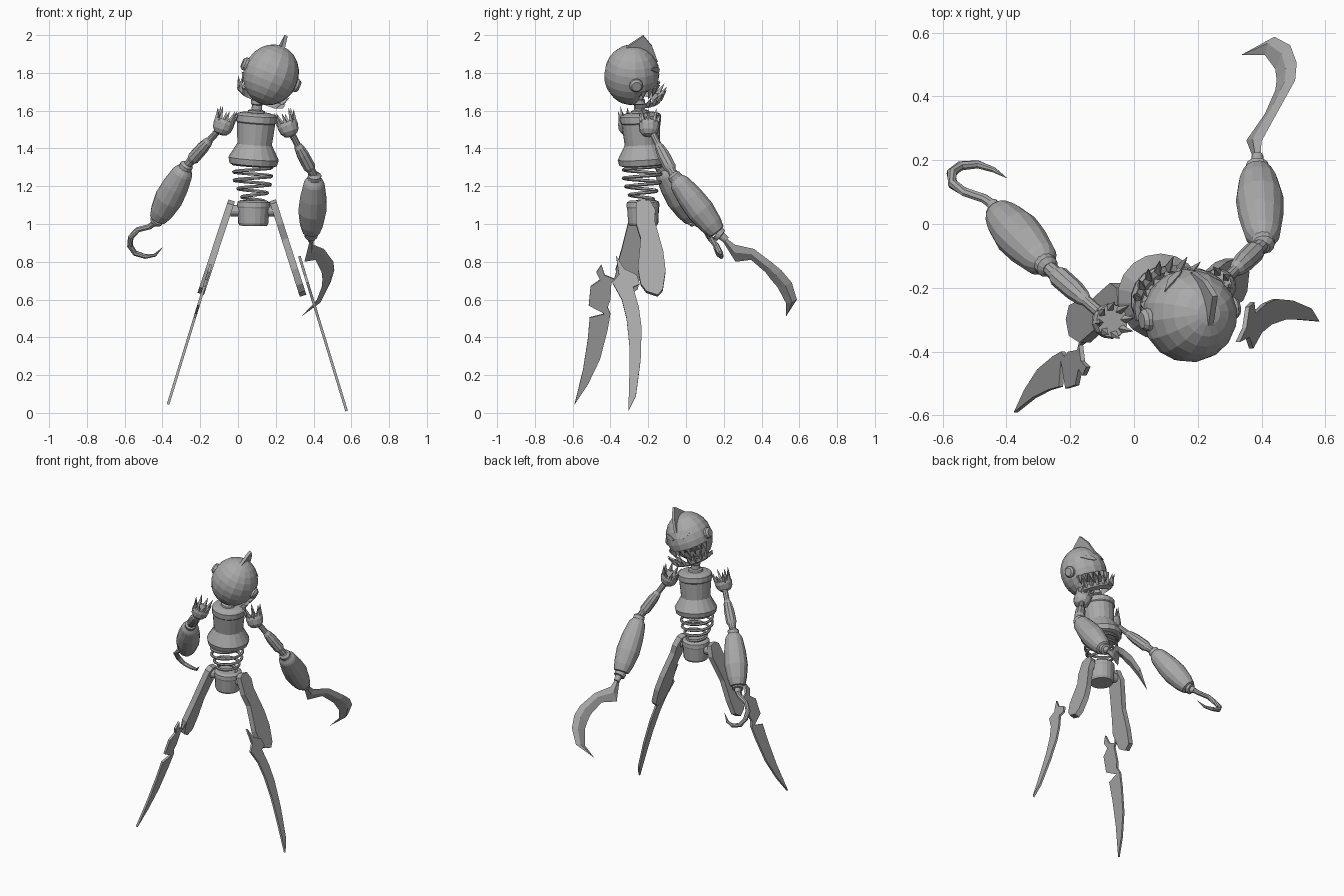
import bpy, bmesh, math
from mathutils import Vector, Matrix

cube = bpy.data.objects.get("Cube")
if cube:
    bpy.data.objects.remove(cube, do_unlink=True)

GREY = bpy.data.materials.new("plain grey")
GREY.use_nodes = True
GREY.diffuse_color = (0.4, 0.4, 0.4, 1)
GREY.node_tree.nodes["Principled BSDF"].inputs["Base Color"].default_value = (0.4, 0.4, 0.4, 1)


def finish(name, bm, matrix=Matrix()):
    bmesh.ops.recalc_face_normals(bm, faces=bm.faces)
    mesh = bpy.data.meshes.new(name)
    bm.to_mesh(mesh)
    bm.free()
    mesh.transform(matrix)
    mesh.materials.append(GREY)
    obj = bpy.data.objects.new(name, mesh)
    bpy.context.collection.objects.link(obj)
    return obj


def skin(name, rings, matrix=Matrix()):
    """Join closed rings of points into a capped tube."""
    bm = bmesh.new()
    loops = [[bm.verts.new(p) for p in ring] for ring in rings]
    n = len(loops[0])
    for a, b in zip(loops, loops[1:]):
        for i in range(n):
            j = (i + 1) % n
            bm.faces.new((a[i], a[j], b[j], b[i]))
    bm.faces.new(loops[0])
    bm.faces.new(loops[-1])
    return finish(name, bm, matrix)


def lathe(name, start, end, profile, sides=14, matrix=Matrix()):
    """Turn (fraction along axis, radius) pairs around start-end."""
    start, end = Vector(start), Vector(end)
    rot = (end - start).to_track_quat('Z', 'Y')
    rings = []
    for t, r in profile:
        c = start.lerp(end, t)
        rings.append([c + rot @ Vector((r * math.cos(a), r * math.sin(a), 0))
                      for a in (math.tau * i / sides for i in range(sides))])
    return skin(name, rings, matrix)


def spike(name, base, tip, radius, matrix=Matrix()):
    return lathe(name, base, tip, [(0, radius), (1, 0.0008)], 4, matrix)


def tube(name, points, radii, sides=8):
    pts = [Vector(p) for p in points]
    rings = []
    for i, (p, r) in enumerate(zip(pts, radii)):
        d = (pts[min(i + 1, len(pts) - 1)] - pts[max(i - 1, 0)]).normalized()
        u = d.cross(Vector((0.3, 0.2, 1))).normalized()
        v = d.cross(u)
        rings.append([p + r * (u * math.cos(a) + v * math.sin(a))
                      for a in (math.tau * k / sides for k in range(sides))])
    return skin(name, rings)


def plate(name, outline, thick, x0=0, lean=0, matrix=Matrix()):
    """Side outline (y, z), leaning in x with height."""
    n = Vector((1, 0, -lean)).normalized() * thick / 2
    mid = [Vector((x0 + lean * z, y, z)) for y, z in outline]
    return skin(name, [[p - n for p in mid], [p + n for p in mid]], matrix)


# Body: pelvis, conical spring, torso, neck
lathe("pelvis", (.08, -.226, .99), (.083, -.228, 1.125),
      [(0, .072), (.1, .08), (.7, .085), (.75, .088), (.93, .086), (1, .07)], 18)
STEPS, TURNS = 100, 4.5
coil = []
for i in range(STEPS + 1):
    t = i / STEPS
    a, r = math.tau * TURNS * t, .055 + .045 * min(1, t * 1.8)
    coil.append((.085 - .01 * t + r * math.cos(a), -.232 + r * math.sin(a), 1.12 + .2 * t))
tube("waist_spring", coil, [.009] * len(coil), 6)
lathe("torso", (.08, -.225, 1.31), (.1, -.242, 1.59),
      [(0, .115), (.02, .128), (.13, .135), (.4, .093), (.8, .103),
       (.82, .108), (.94, .108), (.97, .1), (1, .07)], 18)
lathe("neck", (.097, -.245, 1.58), (.105, -.252, 1.68),
      [(0, .05), (.2, .045), (.25, .028), (.5, .028), (.55, .034), (.75, .034), (.8, .025), (1, .025)], 12)

# Head in its own tilted frame: X through the ears, Y forward
ax = Vector((.26, .035, -.11)).normalized()
ay = Vector((-.13, 1, 0))
ay = (ay - ax * ay.dot(ax)).normalized()
az = ax.cross(ay)
HEAD = Matrix((ax, ay, az)).transposed().to_4x4()
HEAD.translation = (.175, -.287, 1.79)
RX, RZ = .147, .163
bm = bmesh.new()
bmesh.ops.create_uvsphere(bm, u_segments=16, v_segments=12, radius=1)
for v in bm.verts:
    v.co = (v.co.x * RX, v.co.y * RX, v.co.z * RZ)
    if v.co.z < -.05 and v.co.y > 0:      # open mouth
        v.co.y *= .45
finish("head", bm, HEAD)
plate("head_fin", [(-.08, .12), (-.03, .165), (.05, .225), (.1, .165), (.135, .075), (.06, .11)],
      .018, matrix=HEAD)


def on_head(x, z, lift):
    y = RX * math.sqrt(max(0, 1 - (x / RX) ** 2 - (z / RZ) ** 2))
    return Vector((x, y, z)) * (1 + lift)


ALMOND = [(-.04, 0), (-.018, .017), (.012, .018), (.04, .004), (.012, -.012), (-.018, -.013)]
for side, word in ((1, "left"), (-1, "right")):
    lathe(word + "_ear", (side * .135, .005, 0), (side * .165, .005, 0),
          [(0, .036), (.6, .036), (1, .026)], 12, HEAD)
    eye = [(side * (.062 + x), .052 + z + .35 * x) for x, z in ALMOND]
    skin(word + "_eye", [[on_head(x, z, e) for x, z in eye] for e in (-.02, .025)], HEAD)

# Teeth and jaw
for i in range(9):
    a = math.radians(22 + 17 * i)
    d = Vector((math.cos(a), math.sin(a), 0))
    spike("upper_tooth", d * .137 + Vector((0, 0, -.04)), d * .128 + Vector((0, 0, -.098)), .018, HEAD)
    low = Vector((0, .03, -.125))
    spike("lower_tooth", low + d * .125, low + d * .16 + Vector((0, 0, .055)), .016, HEAD)
jaw = []
for i in range(13):
    a = math.radians(-10 + 200 * i / 12)
    d = Vector((math.cos(a), math.sin(a), 0))
    jaw.append([d * r + Vector((0, .03, z)) for r, z in
                ((.135, -.115), (.13, -.14), (.095, -.155), (.115, -.12))])
skin("lower_jaw", jaw, HEAD)

# Arms
UPPER = [(0, .018), (.36, .018), (.42, .026), (.55, .033), (.8, .034), (.86, .024), (1, .022)]
FOREARM = [(0, .035), (.06, .05), (.1, .056), (.35, .07), (.6, .075), (.85, .062), (.98, .048), (1, .03)]
CUP = [(0, .012), (.1, .035), (.35, .05), (.75, .056), (1, .052)]
ARMS = {"left": ((.265, -.195, 1.515), (.405, -.06, 1.25), (.387, .165, .955), (.387, .215, .915), -1),
        "right": ((-.077, -.305, 1.525), (-.275, -.13, 1.305), (-.425, .035, 1.025), (-.445, .065, 1.0), 1)}
for word, (shoulder, elbow, wrist, cuff, inward) in ARMS.items():
    s, e, w = Vector(shoulder), Vector(elbow), Vector(wrist)
    up = Vector((.35 * inward, .05, 1)).normalized()
    lathe(word + "_shoulder_cup", s - up * .055, s + up * .025, CUP, 12)
    spin = up.to_track_quat('Z', 'Y')
    for i in range(8):
        a = math.tau * i / 8
        d = spin @ Vector((math.cos(a), math.sin(a), 0))
        spike(word + "_shoulder_spike", s + up * .015 + d * .04,
              s + up * (.075 + .015 * (i % 2)) + d * .058, .015)
    lathe(word + "_upper_arm", s, e, UPPER, 10)
    lathe(word + "_elbow", e - (w - e) * .06, e + (w - e) * .06, [(0, .02), (.3, .036), (1, .036)], 12)
    lathe(word + "_forearm", e.lerp(w, .03), w, FOREARM)
    lathe(word + "_wrist", w, cuff, [(0, .036), (.4, .036), (.45, .022), (1, .018)], 12)

# Right hand: round hook
tube("right_hook", [(-.435, .055, 1.01), (-.47, .08, .985), (-.53, .1, .97), (-.568, .125, .93),
                    (-.572, .16, .885), (-.545, .182, .845), (-.49, .187, .828), (-.44, .17, .835),
                    (-.4, .145, .875)], [.017, .015, .015, .016, .016, .015, .013, .009, .001])

# Left hand: sickle with a diamond cross-section
OUTER = [(.395, .2, .935), (.4, .26, .89), (.455, .36, .868), (.505, .45, .8),
         (.51, .505, .755), (.49, .56, .69), (.44, .587, .6), (.34, .532, .515)]
INNER = [(.38, .19, .915), (.352, .262, .8), (.41, .345, .81), (.443, .42, .745),
         (.447, .45, .705), (.443, .485, .665), (.41, .53, .58), (.338, .53, .512)]
normal = Vector((.8, -.35, -.45)).normalized()
rings = []
for i, (o, n) in enumerate(zip(OUTER, INNER)):
    o, n = Vector(o), Vector(n)
    along = Vector(OUTER[min(i + 1, 7)]) - Vector(OUTER[max(i - 1, 0)])
    normal = along.cross(o - n).normalized() * min(.012, (o - n).length / 4)
    rings.append([o, o.lerp(n, .4) + normal, n, o.lerp(n, .4) - normal])
skin("left_sickle", rings)

# Legs: flat thighs, hip pins and notched blades
plate("left_thigh", [(-.265, 1.11), (-.235, 1.125), (-.19, 1.12), (-.162, 1.07), (-.165, 1.01),
                     (-.12, .85), (-.108, .75), (-.123, .65), (-.15, .62), (-.21, .64),
                     (-.24, .68), (-.255, .76), (-.24, .92), (-.265, 1.0)], .036, .543, -.32)
plate("right_thigh", [(-.28, 1.105), (-.25, 1.125), (-.2, 1.115), (-.185, 1.05), (-.205, .98),
                      (-.235, .88), (-.24, .75), (-.255, .66), (-.3, .63), (-.35, .66),
                      (-.372, .76), (-.34, .87), (-.32, .95), (-.3, 1.03)], .036, -.405, .33)
for word, x in (("left", .155), ("right", -.04)):
    lathe(word + "_hip_pin", (x, -.228, 1.07), (x + .05, -.228, 1.07), [(0, .03), (1, .03)], 12)
plate("left_leg_blade", [(-.37, .83), (-.325, .76), (-.26, .73), (-.245, .68), (-.28, .665),
                         (-.25, .56), (-.235, .45), (-.24, .28), (-.265, .09), (-.305, .01),
                         (-.3, .2), (-.3, .36), (-.315, .5), (-.34, .6), (-.39, .69),
                         (-.355, .73)], .014, .578, -.305)
plate("right_leg_blade", [(-.448, .785), (-.43, .73), (-.38, .71), (-.36, .78), (-.34, .78),
                          (-.36, .72), (-.395, .69), (-.4, .6), (-.415, .56), (-.4, .525),
                          (-.415, .44), (-.455, .285), (-.52, .15), (-.59, .045), (-.545, .23),
                          (-.52, .39), (-.51, .505), (-.43, .525), (-.515, .57), (-.505, .67),
                          (-.455, .705), (-.475, .745)], .014, -.384, .307)
